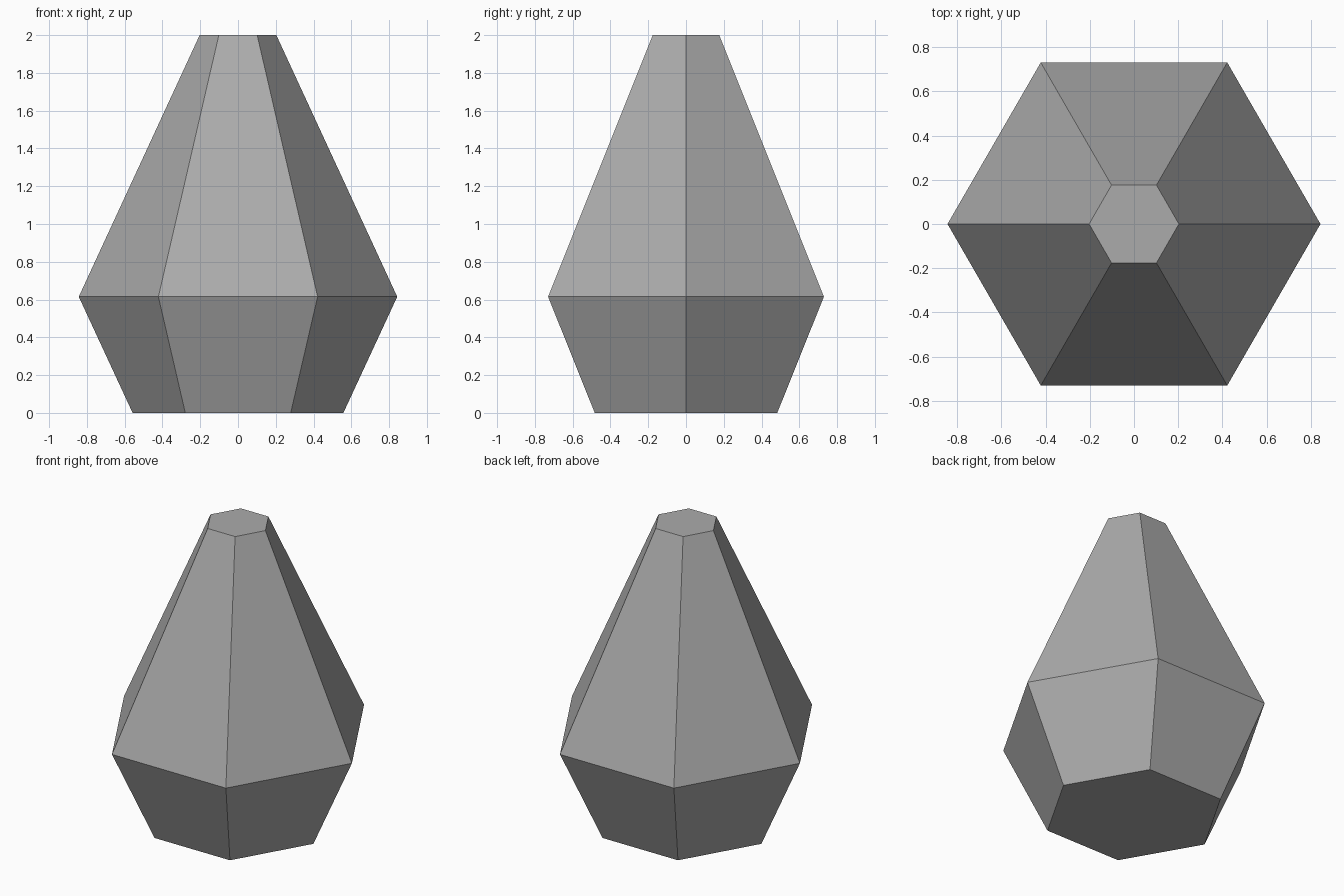
import bpy
import bmesh
from math import cos, sin, radians

cube = bpy.data.objects.get("Cube")
if cube:
    bpy.data.objects.remove(cube, do_unlink=True)

SIDES = 6
# Hexagonal profile: (corner radius, height)
PROFILE = [(0.558, 0.0), (0.843, 0.615), (0.203, 2.0)]

# Plain grey material
grey = bpy.data.materials.new("stone_grey")
grey.use_nodes = True
colour = (0.41, 0.41, 0.41, 1.0)
grey.diffuse_color = colour
bsdf = next(n for n in grey.node_tree.nodes if n.type == "BSDF_PRINCIPLED")
bsdf.inputs["Base Color"].default_value = colour

# Faceted body: stacked hexagon rings, closed at both ends
bm = bmesh.new()
rings = []
for radius, z in PROFILE:
    angles = [radians(360 / SIDES * i) for i in range(SIDES)]
    rings.append([bm.verts.new((radius * cos(a), radius * sin(a), z)) for a in angles])

for low, high in zip(rings, rings[1:]):
    for i in range(SIDES):
        j = (i + 1) % SIDES
        bm.faces.new((low[i], low[j], high[j], high[i]))
bm.faces.new(rings[0][::-1])
bm.faces.new(rings[-1])
bmesh.ops.recalc_face_normals(bm, faces=bm.faces)

mesh = bpy.data.meshes.new("faceted_body")
bm.to_mesh(mesh)
bm.free()
mesh.materials.append(grey)
body = bpy.data.objects.new("faceted_body", mesh)
bpy.context.collection.objects.link(body)
